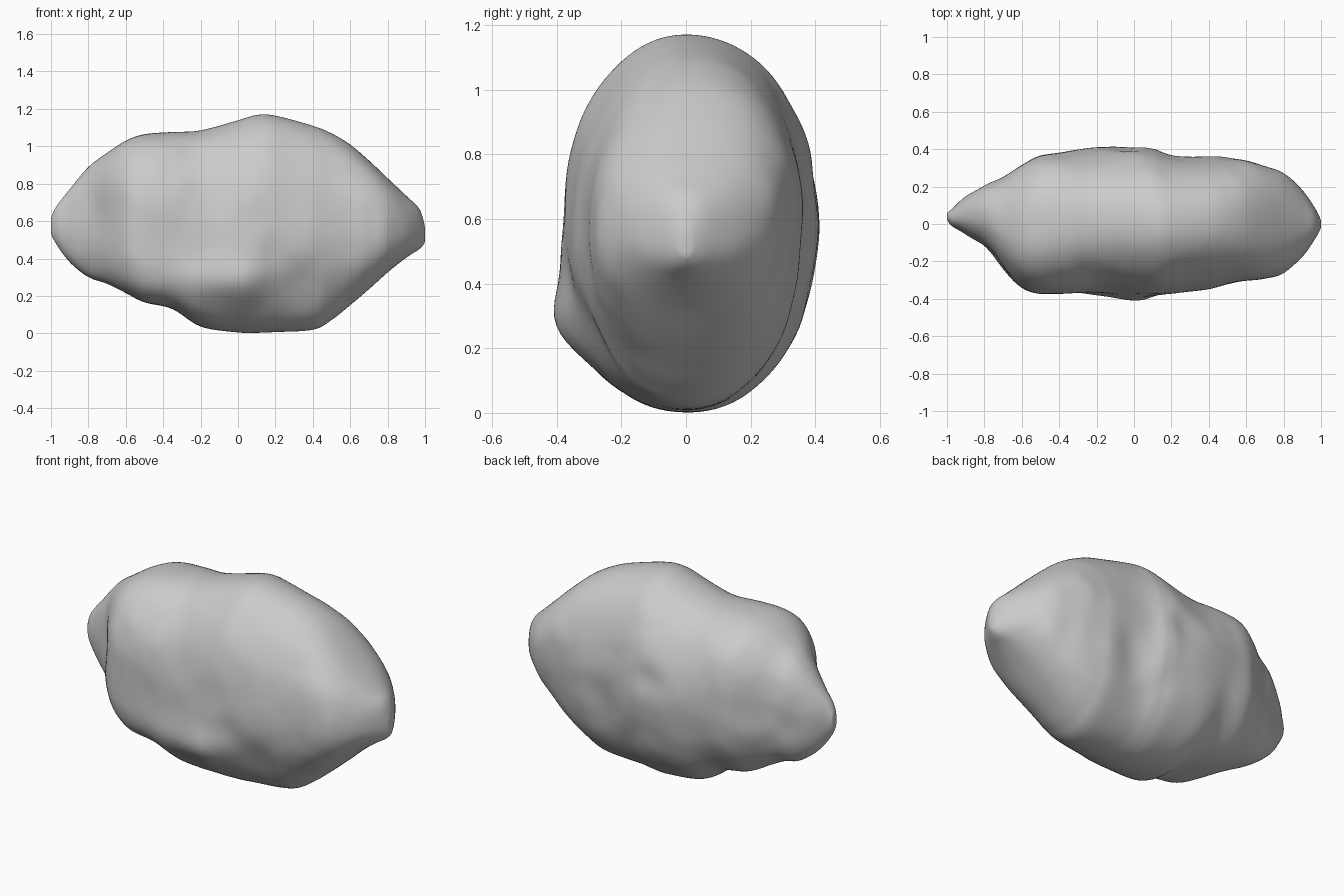
import bpy, bmesh, math
from mathutils import Vector, noise

if "Cube" in bpy.data.objects:
    bpy.data.objects.remove(bpy.data.objects["Cube"])

# Outline stations along the boulder: x, top z, bottom z, front y, back y
STATIONS = [
    (-1.0, .62, .53, .02, .06), (-.97, .68, .475, -.015, .085),
    (-.9, .77, .38, -.055, .15), (-.8, .89, .30, -.125, .21),
    (-.7, .965, .265, -.25, .25), (-.6, 1.03, .215, -.34, .315),
    (-.5, 1.065, .165, -.37, .365), (-.35, 1.077, .13, -.37, .385),
    (-.2, 1.085, .035, -.37, .405), (0, 1.14, .004, -.385, .41),
    (.1, 1.168, .002, -.385, .395), (.2, 1.165, .006, -.375, .372),
    (.4, 1.11, .018, -.345, .365), (.5, 1.07, .07, -.325, .355),
    (.6, 1.01, .15, -.305, .34), (.7, .925, .235, -.29, .31),
    (.8, .83, .325, -.26, .27), (.9, .735, .405, -.175, .18),
    (.97, .665, .45, -.075, .08), (1.0, .57, .485, -.02, .02),
]
# Lumps and dents: side (-1 front, 1 back), x, z, x spread, z spread, push
DENTS = [
    (-1, -.10, .28, .25, .12, .035), (-1, .03, .26, .12, .11, .035),
    (-1, .33, .25, .13, .14, -.03), (-1, -.74, .66, .06, .14, -.03),
    (-1, -.12, .72, .12, .12, -.015), (-1, .20, .42, .07, .08, -.012),
    (1, .30, .45, .09, .16, -.03), (1, .13, .50, .07, .16, .015),
    (1, -.03, .70, .09, .08, -.022), (1, -.82, .55, .06, .12, -.015),
]
SEG, SUB = 112, 7


def spline(a, b, c, d, t):
    return [.5 * (2*q + (r - p)*t + (2*p - 5*q + 4*r - s)*t*t
                  + (3*q - p - 3*r + s)*t**3) for p, q, r, s in zip(a, b, c, d)]


def smooth_stations():
    n = len(STATIONS)
    out = []
    for i in range(n - 1):
        pts = [STATIONS[min(max(i + k, 0), n - 1)] for k in (-1, 0, 1, 2)]
        out += [spline(*pts, k / SUB) for k in range(SUB)]
    return out + [STATIONS[-1]]


def bell(x, centre, width):
    return math.exp(-((x - centre) / width) ** 2)


def surface_point(x, top, bottom, front, back, angle):
    # oval cross-section, boxier towards both shoulders
    c, s = math.cos(angle), math.sin(angle)
    side = 1 if c >= 0 else -1
    height = top - bottom
    power = 2.1 + .4 * bell(x, -.55, .25) + .25 * bell(x, .75, .2)
    if side < 0 and s < 0:
        power += 1.2 * bell(x, -.5, .3) + .15 * bell(x, -.1, .2)
    yc = (front + back) / 2
    zc = (top + bottom) / 2 + side * .03 * height
    half = (back - front) / 2
    y = yc + side * half * abs(c) ** (2 / power)
    z = zc + ((top if s > 0 else bottom) - zc) * abs(s) ** (2 / power)
    # lumps, dents and weathering fade out at the silhouette
    fade = min(1, abs(c) * 1.6)
    push = sum(a * bell(x, dx, sx) * bell(z, dz, sz)
               for sd, dx, dz, sx, sz, a in DENTS if sd == side)
    v = Vector((x * 3.2, y * 3.2, z * 3.2))
    push += .012 * noise.noise(v) + .005 * noise.noise(v * 2.7)
    return (x, y + side * push * fade * min(1, half / .2), z)


# Boulder skin
bm = bmesh.new()
rings = [[bm.verts.new(surface_point(*st, 2 * math.pi * (k + .5) / SEG))
          for k in range(SEG)] for st in smooth_stations()]
for a, b in zip(rings, rings[1:]):
    for k in range(SEG):
        j = (k + 1) % SEG
        bm.faces.new((a[k], a[j], b[j], b[k]))

# Rounded tips
for ring in (rings[0], rings[-1]):
    mid = bm.verts.new(sum((v.co for v in ring), Vector()) / SEG)
    for k in range(SEG):
        bm.faces.new((ring[k], ring[(k + 1) % SEG], mid))

# Soften the surface slightly
for _ in range(3):
    bmesh.ops.smooth_vert(bm, verts=bm.verts, factor=.5,
                          use_axis_x=False, use_axis_y=True, use_axis_z=True)
bmesh.ops.recalc_face_normals(bm, faces=bm.faces)
for f in bm.faces:
    f.smooth = True
mesh = bpy.data.meshes.new("boulder")
bm.to_mesh(mesh)
bm.free()
boulder = bpy.data.objects.new("boulder", mesh)
bpy.context.collection.objects.link(boulder)
